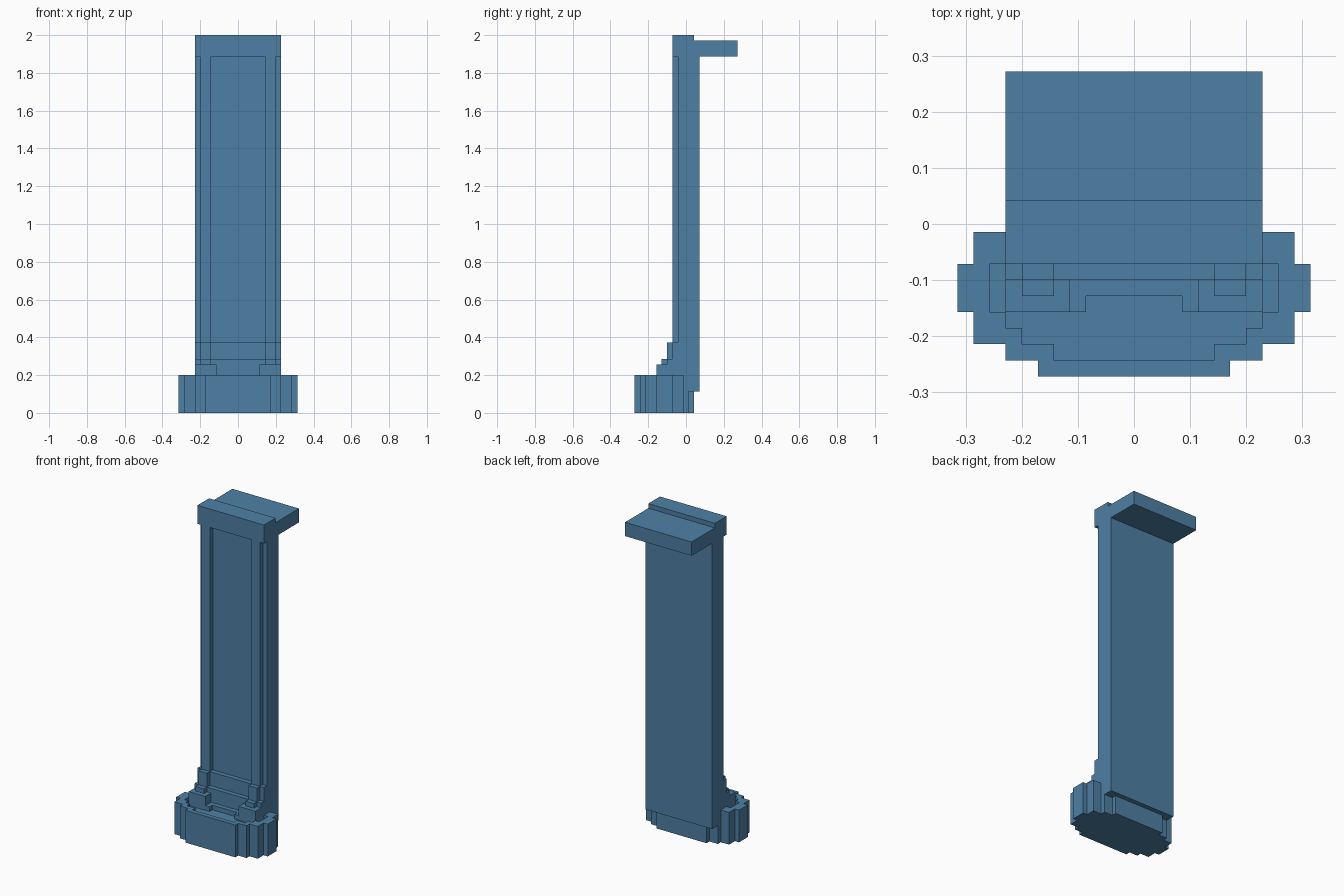
import bpy, bmesh
from mathutils import Vector

U = 2 / 70  # one grid step of the stepped design

cube = bpy.data.objects.get("Cube")
if cube:
    bpy.data.objects.remove(cube, do_unlink=True)

blue = bpy.data.materials.new("steel blue")
blue.use_nodes = True
colour = (0.076, 0.216, 0.376, 1)
blue.diffuse_color = colour
blue.node_tree.nodes["Principled BSDF"].inputs["Base Color"].default_value = colour


def prism(name, outline, low, high, axis="z"):
    """Extrude an outline: (x, y) points along z, or (y, z) points along x."""
    def place(p, d):
        return Vector((p[0], p[1], d) if axis == "z" else (d, p[0], p[1])) * U
    bm = bmesh.new()
    face = bm.faces.new([bm.verts.new(place(p, low)) for p in outline])
    result = bmesh.ops.extrude_face_region(bm, geom=[face])
    moved = [v for v in result["geom"] if isinstance(v, bmesh.types.BMVert)]
    shift = Vector((0, 0, high - low) if axis == "z" else (high - low, 0, 0)) * U
    bmesh.ops.translate(bm, verts=moved, vec=shift)
    bmesh.ops.recalc_face_normals(bm, faces=bm.faces)
    mesh = bpy.data.meshes.new(name)
    bm.to_mesh(mesh)
    bm.free()
    mesh.materials.append(blue)
    obj = bpy.data.objects.new(name, mesh)
    bpy.context.collection.objects.link(obj)
    return obj


def box(name, x, y, z):
    return prism(name, [(x[0], y[0]), (x[1], y[0]), (x[1], y[1]), (x[0], y[1])], *z)


def pair(name, x, y, z):
    box("left_" + name, x, y, z)
    box("right_" + name, (-x[1], -x[0]), y, z)


def mirrored(half):
    return half + [(-x, y) for x, y in reversed(half)]


# Basin: stepped oval base and a raised rim open towards the wall
front_half = [(6, -9.5), (6, -8.5), (8, -8.5), (8, -7.5), (10, -7.5),
              (10, -5.5), (11, -5.5), (11, -2.5), (10, -2.5), (10, -0.5)]
back_half = [(8, -0.5), (8, 0.5), (6, 0.5), (6, 1.5)]
inner_half = [(8, -0.5), (8, -2.5), (9, -2.5), (9, -5.5), (8, -5.5),
              (8, -6.5), (7, -6.5), (7, -7.5), (5, -7.5), (5, -8.5)]
prism("basin_base", mirrored(front_half + back_half), 0, 6)
outer = [(-x, y) for x, y in reversed(front_half)] + front_half
inner = inner_half + [(-x, y) for x, y in reversed(inner_half)]
prism("basin_rim", outer + inner, 6, 7)

# Stepped plinth at the foot of the wall
prism("plinth", [(-1.5, 6), (-3.5, 6), (-3.5, 10), (-2.5, 10), (-2.5, 13), (-1.5, 13)],
      -8, 8, "x")
prism("basin_shelf", mirrored([(3, -4.5), (3, -5.5), (4, -5.5), (4, -3.5)]), 6, 7)
pair("corner_block", (4, 8), (-5.5, -3.5), (6, 9))

# Pilasters with two-step feet
pair("pilaster_foot_lower", (5, 7), (-4.5, -3.5), (9, 10))
pair("pilaster_foot_upper", (5, 7), (-3.5, -2.5), (10, 13))
pair("pilaster", (5, 7), (-2.5, -1.5), (13, 66))

# Tall wall, lintel and rear ledge
box("wall", (-8, 8), (-1.5, 2.5), (4, 66))
box("lintel", (-8, 8), (-2.5, 1.5), (66, 70))
box("rear_ledge", (-8, 8), (1.5, 9.5), (66, 69))
